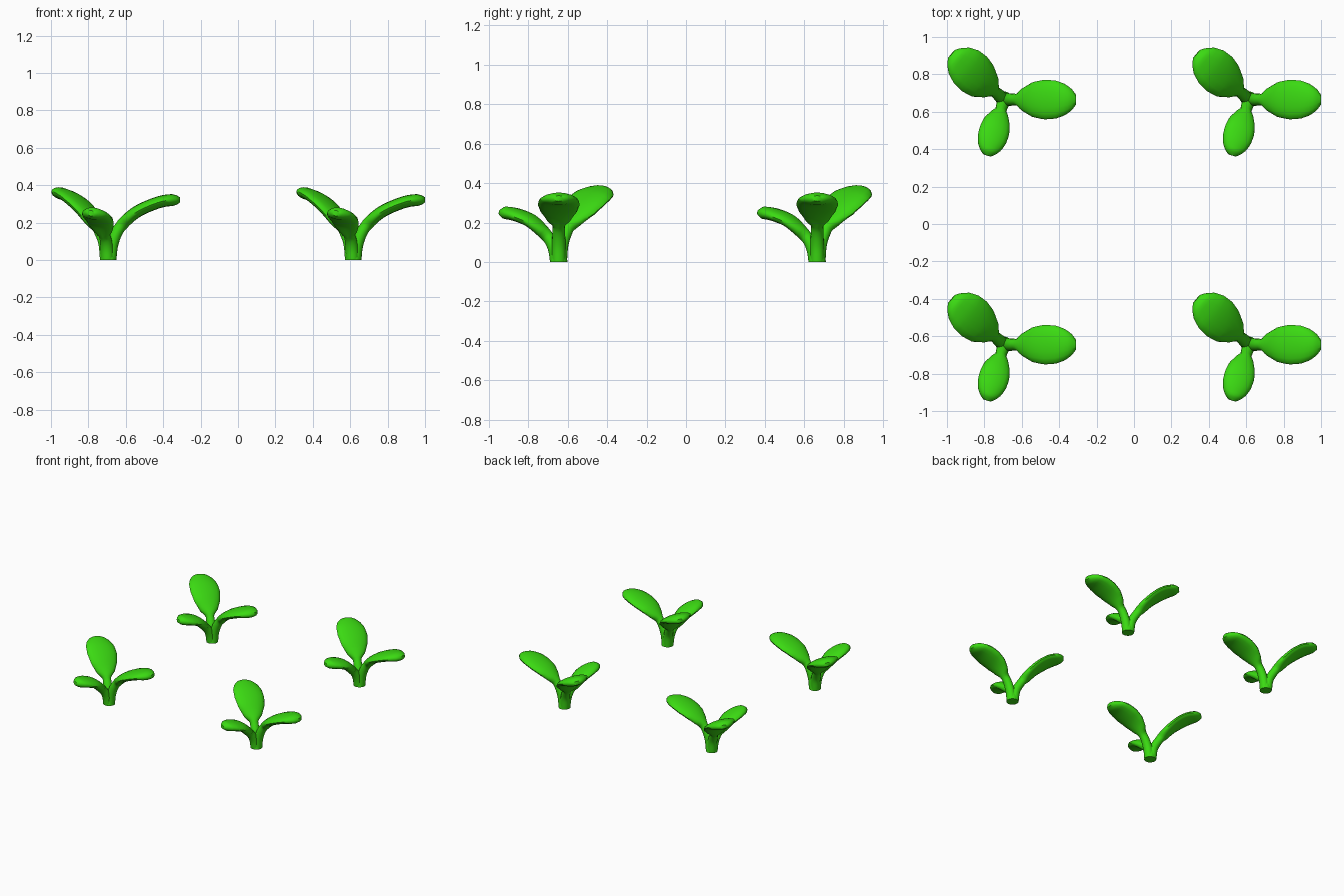
import bpy, bmesh, math
from mathutils import Vector, Quaternion

if "Cube" in bpy.data.objects:
    bpy.data.objects.remove(bpy.data.objects["Cube"])

green = bpy.data.materials.new("leaf green")
green.diffuse_color = (0.043, 0.70, 0.006, 1)
green.use_nodes = True
green.node_tree.nodes["Principled BSDF"].inputs["Base Color"].default_value = green.diffuse_color

# blade outline: fraction along blade, fraction of half width
OUTLINE = [(0, .30), (.08, .58), (.25, .88), (.45, 1), (.65, .96), (.82, .78), (.94, .5), (1, .25)]


def outline(s):
    for (a, wa), (b, wb) in zip(OUTLINE, OUTLINE[1:]):
        if s <= b:
            return wa + (wb - wa) * (s - a) / (b - a)
    return OUTLINE[-1][1]


def spline(pts, n):
    """Smooth path through the points, with tangents."""
    p = [2 * pts[0] - pts[1]] + pts + [2 * pts[-1] - pts[-2]]
    out = []
    for i in range(1, len(p) - 2):
        a, b, c, d = p[i - 1:i + 3]
        for k in range(n + (i == len(p) - 3)):
            t = k / n
            out.append(0.5 * (2 * b + (c - a) * t + (2 * a - 5 * b + 4 * c - d) * t * t
                              + (3 * b - a - 3 * c + d) * t ** 3))
    return out


def add_leaf(bm, angle, roll, spine, start, width):
    """Loft an oval section along a curved spine: round stalk, then flat blade."""
    ang = math.radians(angle)
    out = Vector((math.cos(ang), math.sin(ang), 0))
    side0 = Vector((-math.sin(ang), math.cos(ang), 0))
    path = spline([Vector((r, z, 0)) for r, z in spine], 4)
    tip = spine[-1][0]
    rings = []
    N = 16
    for i, q in enumerate(path):
        d = path[min(i + 1, len(path) - 1)] - path[max(i - 1, 0)]
        tan = (out * d.x + Vector((0, 0, d.y))).normalized()
        if i == 0:
            tan = Vector((0, 0, 1))
        s = (q.x - start) / (tip - start)
        if s < 0:
            w = 0.036 - 0.006 * min(1, q.x / start)
            t = 0.033 - 0.003 * min(1, q.x / start)
            side = side0
        else:
            w = max(0.028, width * outline(s)) if s < .9 else width * outline(s)
            t = 0.032 * (1 if s < .9 else 1 - 5.5 * (s - .9))
            side = Quaternion(tan, math.radians(roll) * min(1, s * 4)) @ side0
        nor = tan.cross(side)
        c = out * q.x + Vector((0, 0, q.y))
        rings.append([bm.verts.new(c + side * (w * math.cos(2 * math.pi * k / N))
                                   + nor * (t * math.sin(2 * math.pi * k / N))) for k in range(N)])
    for a, b in zip(rings, rings[1:]):
        for k in range(N):
            bm.faces.new((a[k], a[(k + 1) % N], b[(k + 1) % N], b[k]))
    bm.faces.new(rings[0][::-1])
    bm.faces.new(rings[-1])


# one sprout: three leaves of different size and tilt
bm = bmesh.new()
add_leaf(bm, 0, 0, [(.012, 0), (.022, .08), (.048, .15), (.09, .205), (.15, .255), (.22, .29),
                    (.30, .316), (.385, .322)], .075, .106)
add_leaf(bm, 139, 9, [(.012, 0), (.025, .09), (.06, .155), (.10, .205), (.17, .275), (.25, .328),
                      (.32, .353), (.372, .36)], .075, .115)
add_leaf(bm, 253, -5, [(.012, 0), (.022, .06), (.045, .11), (.09, .16), (.15, .21), (.22, .238),
                       (.27, .248), (.312, .25)], .06, .082)
# short crown joining the stalks
crown = bmesh.ops.create_cone(bm, cap_ends=True, segments=16, radius1=.044, radius2=.034, depth=.10)
bmesh.ops.translate(bm, verts=crown["verts"], vec=(0, 0, .05))
bmesh.ops.recalc_face_normals(bm, faces=bm.faces[:])
mesh = bpy.data.meshes.new("sprout")
bm.to_mesh(mesh)
bm.free()
mesh.materials.append(green)

# four sprouts in a square
sprouts = []
for row, y in (("front", -.645), ("back", .665)):
    for col, x in (("left", -.695), ("right", .615)):
        ob = bpy.data.objects.new(f"sprout_{row}_{col}", mesh)
        ob.location = (x, y, 0)
        bpy.context.collection.objects.link(ob)
        sprouts.append(ob)

# smooth shading on the shared mesh
for poly in mesh.polygons:
    poly.use_smooth = True
mesh.set_sharp_from_angle(angle=math.radians(50))
